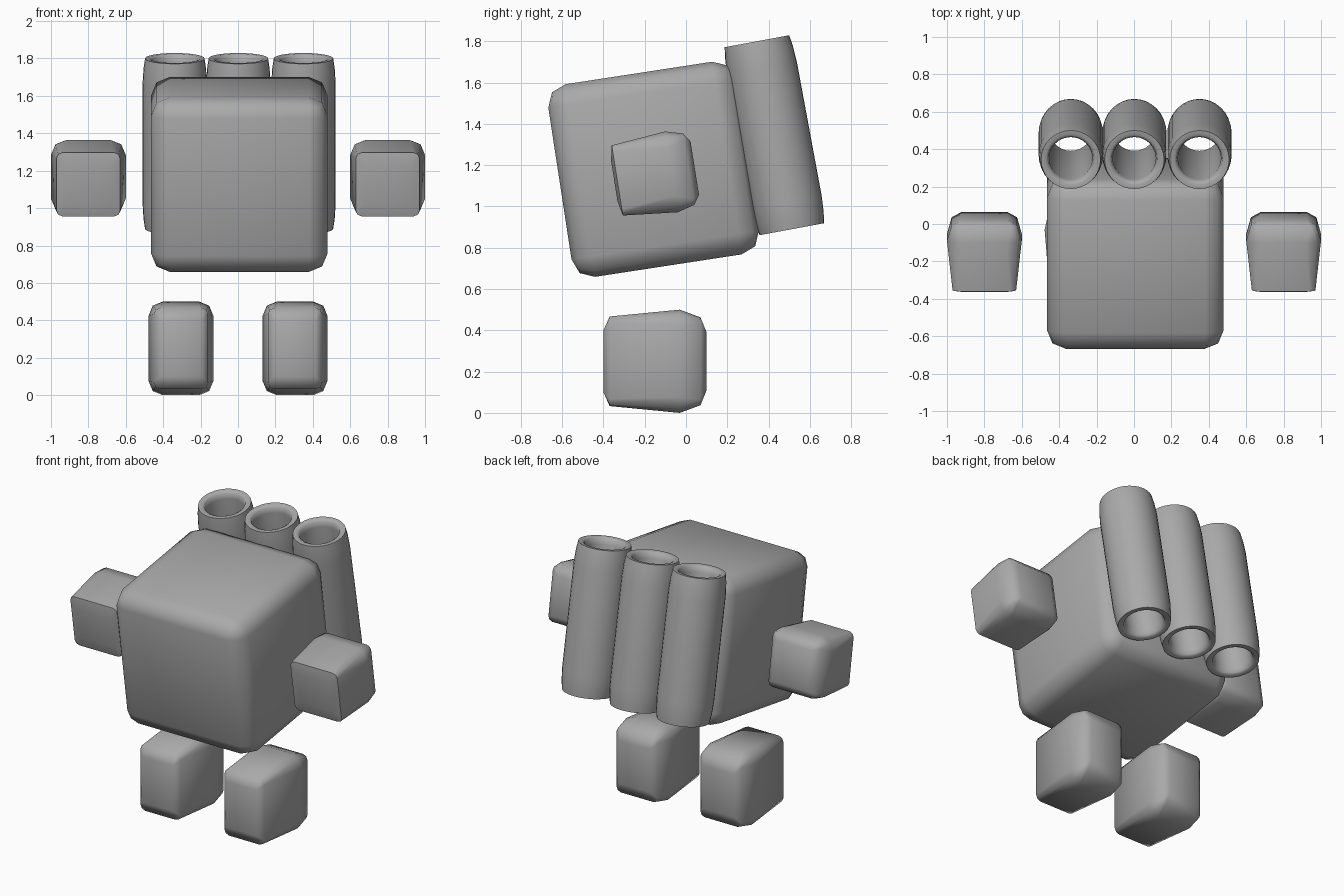
import bpy, bmesh, math
from mathutils import Matrix, Vector

if "Cube" in bpy.data.objects:
    bpy.data.objects.remove(bpy.data.objects["Cube"])

grey = bpy.data.materials.new("matte_grey")
grey.diffuse_color = (0.4, 0.4, 0.4, 1.0)
grey.use_nodes = True
grey.node_tree.nodes["Principled BSDF"].inputs["Base Color"].default_value = grey.diffuse_color


def finish(name, bm, centre, tilt, angle):
    """Place, clean, smooth and name a part."""
    bmesh.ops.remove_doubles(bm, verts=bm.verts, dist=0.0005)
    bmesh.ops.recalc_face_normals(bm, faces=bm.faces)
    bm.transform(Matrix.Translation(centre) @ Matrix.Rotation(math.radians(tilt), 4, 'X'))
    mesh = bpy.data.meshes.new(name)
    bm.to_mesh(mesh)
    bm.free()
    mesh.materials.append(grey)
    ob = bpy.data.objects.new(name, mesh)
    bpy.context.collection.objects.link(ob)
    bpy.ops.object.select_all(action='DESELECT')
    ob.select_set(True)
    bpy.context.view_layer.objects.active = ob
    bpy.ops.object.shade_smooth_by_angle(angle=math.radians(angle))


def soft_box(name, rings, centre, tilt=0):
    """Loft rounded rectangles (y, half width, half height, corner radius) front to back."""
    bm = bmesh.new()
    loops = []
    for y, hx, hz, r in rings:
        loop = []
        for q, (sx, sz) in enumerate(((1, 1), (-1, 1), (-1, -1), (1, -1))):
            for k in range(3):
                a = math.radians(90 * q + 45 * k)
                loop.append(bm.verts.new((sx * (hx - r) + r * math.cos(a), y,
                                          sz * (hz - r) + r * math.sin(a))))
        loops.append(loop)
    n = len(loops[0])
    for a, b in zip(loops, loops[1:]):
        for i in range(n):
            j = (i + 1) % n
            bm.faces.new((a[i], a[j], b[j], b[i]))
    bm.faces.new(loops[0])
    bm.faces.new(loops[-1])
    finish(name, bm, centre, tilt, 65)


def tube(name, centre, tilt):
    """Open pipe, slightly narrowed at both ends."""
    half = [(0.115, 0), (0.115, 0.42), (0.122, 0.455), (0.135, 0.463),
            (0.159, 0.463), (0.167, 0.41), (0.172, 0.33), (0.172, 0)]
    profile = half + [(r, -z) for r, z in half[-2:0:-1]]
    bm = bmesh.new()
    vs = [bm.verts.new((r, 0, z)) for r, z in profile]
    edges = [bm.edges.new((vs[i], vs[(i + 1) % len(vs)])) for i in range(len(vs))]
    bmesh.ops.spin(bm, geom=vs + edges, cent=(0, 0, 0), axis=(0, 0, 1),
                   angle=math.tau, steps=32)
    finish(name, bm, centre, tilt, 50)


# Body: bevelled cube leaning forward
H, D, B = 0.472, 0.459, 0.1
front = [(-D, H - B, H - B, 0), (-D + 0.029, H - 0.029, H - 0.029, B - 0.029),
         (-D + B, H, H, B)]
soft_box("body", front + [(-y, a, b, r) for y, a, b, r in reversed(front)],
         Vector((0.007, -0.157, 1.18)), 8.7)

# Hands and feet: soft blocks tapering toward the front
hand = [(-0.2, 0.12, 0.1, 0), (-0.185, 0.17, 0.172, 0.03), (0.08, 0.2, 0.198, 0.08),
        (0.165, 0.175, 0.175, 0.03), (0.195, 0.125, 0.13, 0)]
foot = [(-0.4, 0.11, 0.15, 0), (-0.37, 0.145, 0.217, 0.035), (-0.03, 0.173, 0.25, 0.075),
        (0.07, 0.15, 0.213, 0.03), (0.1, 0.11, 0.14, 0)]
for side, s in (("left", -1), ("right", 1)):
    soft_box(side + "_hand", hand, Vector((0.8 * s, -0.15, 1.155)), 9)
    soft_box(side + "_foot", foot, Vector((0.305 * s, 0, 0.25)))

# Three pipes on the back
for side, x in (("left", -0.338), ("middle", 0.002), ("right", 0.35)):
    tube(side + "_pipe", Vector((x, 0.428, 1.345)), 10.5)
